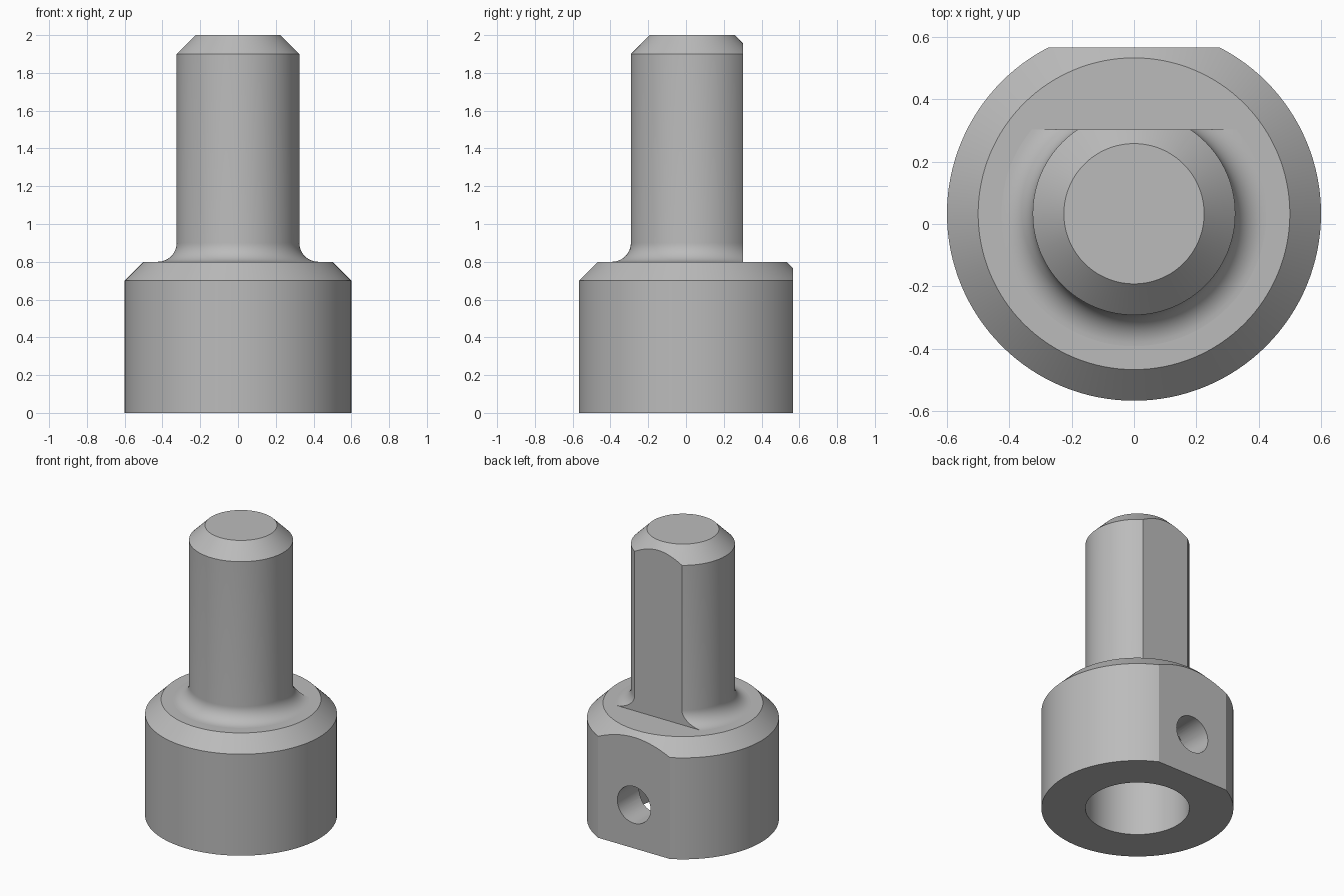
import bpy, bmesh, math
from mathutils import Matrix, Vector

cube = bpy.data.objects.get("Cube")
if cube:
    bpy.data.objects.remove(cube, do_unlink=True)

AXIS_Y = 0.033   # turning axis, offset because of the rear flat
STEPS = 128

steel = bpy.data.materials.new("grey_steel")
steel.use_nodes = True
GREY = (0.5, 0.5, 0.5, 1)
steel.diffuse_color = GREY
steel.node_tree.nodes["Principled BSDF"].inputs["Base Color"].default_value = GREY


def add_object(name, bm):
    mesh = bpy.data.meshes.new(name)
    bm.to_mesh(mesh)
    bm.free()
    mesh.materials.append(steel)
    obj = bpy.data.objects.new(name, mesh)
    bpy.context.collection.objects.link(obj)
    return obj


def select_only(obj):
    bpy.ops.object.select_all(action='DESELECT')
    obj.select_set(True)
    bpy.context.view_layer.objects.active = obj


def turned_part(name, profile, flat):
    """Lathe a (radius, z) profile, then mill a flat on the back."""
    bm = bmesh.new()
    verts = [bm.verts.new((r, AXIS_Y, z)) for r, z in profile]
    edges = [bm.edges.new(pair) for pair in zip(verts, verts[1:])]
    bmesh.ops.spin(bm, geom=verts + edges, cent=(0, AXIS_Y, 0), axis=(0, 0, 1),
                   angle=math.tau, steps=STEPS, use_duplicate=False)
    bmesh.ops.remove_doubles(bm, verts=bm.verts[:], dist=0.0001)
    cut = bmesh.ops.bisect_plane(
        bm, geom=bm.verts[:] + bm.edges[:] + bm.faces[:], dist=0.00001,
        plane_co=(0, AXIS_Y + flat, 0), plane_no=(0, 1, 0), clear_outer=True)
    rim = [e for e in cut["geom_cut"] if isinstance(e, bmesh.types.BMEdge)]
    bmesh.ops.contextual_create(bm, geom=rim)
    bmesh.ops.recalc_face_normals(bm, faces=bm.faces[:])
    return add_object(name, bm)


# Socket body: blind bore below, chamfer above, flat at the back
body = turned_part("socket_body", [
    (0, 0.6), (0.325, 0.6), (0.325, 0), (0.6, 0),
    (0.6, 0.7), (0.5, 0.8), (0, 0.8)], flat=0.534)

# Set screw hole through the flat into the bore
bm = bmesh.new()
bmesh.ops.create_cone(
    bm, cap_ends=True, segments=48, radius1=0.127, radius2=0.127, depth=0.7,
    matrix=Matrix.Translation(Vector((0, 0.4, 0.3))) @ Matrix.Rotation(math.pi / 2, 4, 'X'))
cutter = add_object("screw_hole_cutter", bm)
cutter.hide_render = True
mod = body.modifiers.new("screw_hole", 'BOOLEAN')
mod.operation = 'DIFFERENCE'
mod.solver = 'EXACT'
mod.object = cutter
select_only(body)
bpy.ops.object.modifier_apply(modifier=mod.name)
bpy.data.objects.remove(cutter, do_unlink=True)

# Shaft: root fillet, chamfered tip, flat at the back
R, FILLET = 0.325, 0.1
fillet = [(R + FILLET * (1 - math.cos(a)), 0.9 - FILLET * math.sin(a))
          for a in (math.pi / 2 * i / 12 for i in range(12, -1, -1))]
shaft = turned_part(
    "shaft", [(0, 0.78), (R + FILLET, 0.78)] + fillet
    + [(R, 1.9), (R - 0.1, 2), (0, 2)], flat=0.27)

for part in (body, shaft):
    select_only(part)
    bpy.ops.object.shade_smooth_by_angle(angle=math.radians(25))
